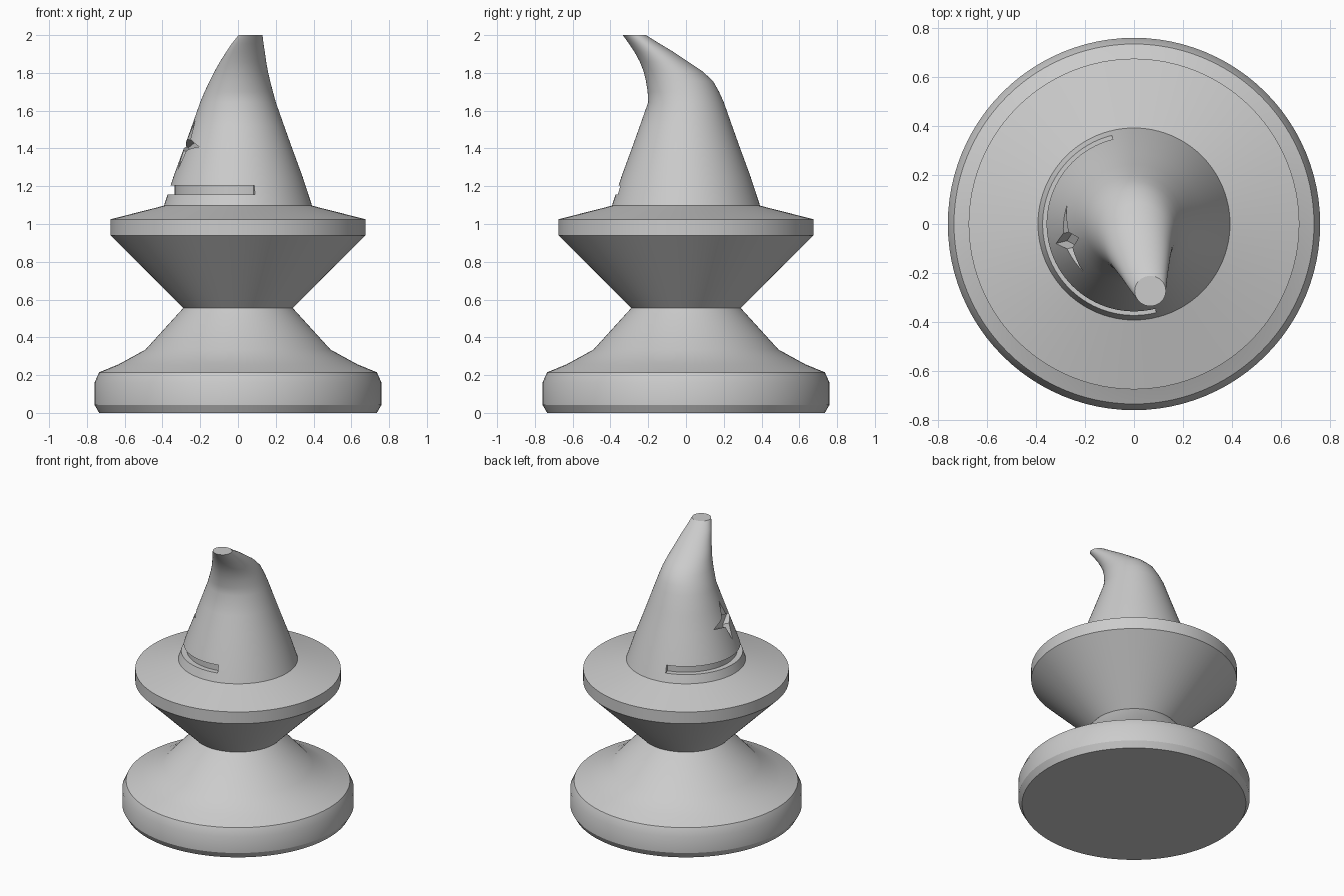
import bpy, bmesh, math
from mathutils import Vector

if "Cube" in bpy.data.objects:
    bpy.data.objects.remove(bpy.data.objects["Cube"])

SEG = 96

# One flat grey for the whole piece
grey = bpy.data.materials.new("grey")
grey.diffuse_color = (0.6, 0.6, 0.6, 1)
grey.use_nodes = True
grey.node_tree.nodes["Principled BSDF"].inputs["Base Color"].default_value = grey.diffuse_color


def make_object(name, bm):
    bmesh.ops.recalc_face_normals(bm, faces=bm.faces)
    mesh = bpy.data.meshes.new(name)
    bm.to_mesh(mesh)
    bm.free()
    mesh.materials.append(grey)
    obj = bpy.data.objects.new(name, mesh)
    bpy.context.collection.objects.link(obj)
    return obj


def skin(name, loops, closed_ends=True):
    """Join equal-length loops of points into a closed solid."""
    bm = bmesh.new()
    rows = [[bm.verts.new(p) for p in loop] for loop in loops]
    n = len(rows[0])
    for a, b in zip(rows, rows[1:]):
        for i in range(n):
            j = (i + 1) % n
            bm.faces.new((a[i], a[j], b[j], b[i]))
    bm.faces.new(rows[0][::-1])
    bm.faces.new(rows[-1])
    return make_object(name, bm)


def ellipse(x0, x1, y0, y1, z):
    cx, cy, rx, ry = (x0 + x1) / 2, (y0 + y1) / 2, (x1 - x0) / 2, (y1 - y0) / 2
    return [(cx + rx * math.cos(t), cy + ry * math.sin(t), z)
            for t in (2 * math.pi * i / SEG for i in range(SEG))]


# Turned profile: foot, waist, brim and lower hat (radius, height)
profile = [(.735, 0), (.76, .043), (.76, .16), (.735, .215), (.63, .258), (.49, .335),
           (.29, .555), (.675, .94), (.675, 1.025), (.392, 1.097), (.342, 1.25),
           (.287, 1.4), (.244, 1.52), (.2, 1.645)]
# Bent tip: x and y extents at each height
tip = [(-.177, .185, -.203, .175, 1.70), (-.15, .17, -.212, .143, 1.757),
       (-.123, .158, -.225, .085, 1.81), (-.095, .149, -.245, .01, 1.86),
       (-.063, .142, -.272, -.065, 1.91), (-.033, .135, -.302, -.14, 1.955),
       (.003, .13, -.335, -.212, 2.0)]
rings = [ellipse(-r, r, -r, r, z) for r, z in profile] + [ellipse(*t) for t in tip]
piece = skin("hat_piece", rings)

# Hat band groove: a curved bar round the left half
band = []
start, end = math.radians(-76), math.radians(-256)
for i in range(49):
    t = start + (end - start) * i / 48
    band.append([(r * math.cos(t), r * math.sin(t), z)
                 for r, z in ((.335, 1.155), (.45, 1.155), (.45, 1.205), (.335, 1.205))])
band_cutter = skin("band_cutter", band)

# Four-pointed star recess, tilted with the hat slope
a = math.radians(194)
slope = math.radians(19.5)
out = Vector((math.cos(a), math.sin(a), 0))
side = Vector((-math.sin(a), math.cos(a), 0))
normal = out * math.cos(slope) + Vector((0, 0, math.sin(slope)))
up = normal.cross(side)
centre = out * .28 + Vector((0, 0, 1.42))
star = []
for depth in (-.048, .1):
    loop = []
    for i in range(8):
        r = .14 if i % 2 == 0 else .046
        t = math.pi * i / 4
        loop.append(centre + normal * depth + side * r * math.cos(t) + up * r * math.sin(t))
    star.append(loop)
star_cutter = skin("star_cutter", star)

# Cut both recesses
for cutter in (band_cutter, star_cutter):
    mod = piece.modifiers.new(cutter.name, 'BOOLEAN')
    mod.operation = 'DIFFERENCE'
    mod.solver = 'EXACT'
    mod.object = cutter
    bpy.context.view_layer.objects.active = piece
    bpy.ops.object.modifier_apply(modifier=mod.name)
    bpy.data.objects.remove(cutter)

# Smooth shading with crisp edges
bpy.ops.object.select_all(action='DESELECT')
piece.select_set(True)
bpy.context.view_layer.objects.active = piece
bpy.ops.object.shade_smooth_by_angle(angle=math.radians(30))
